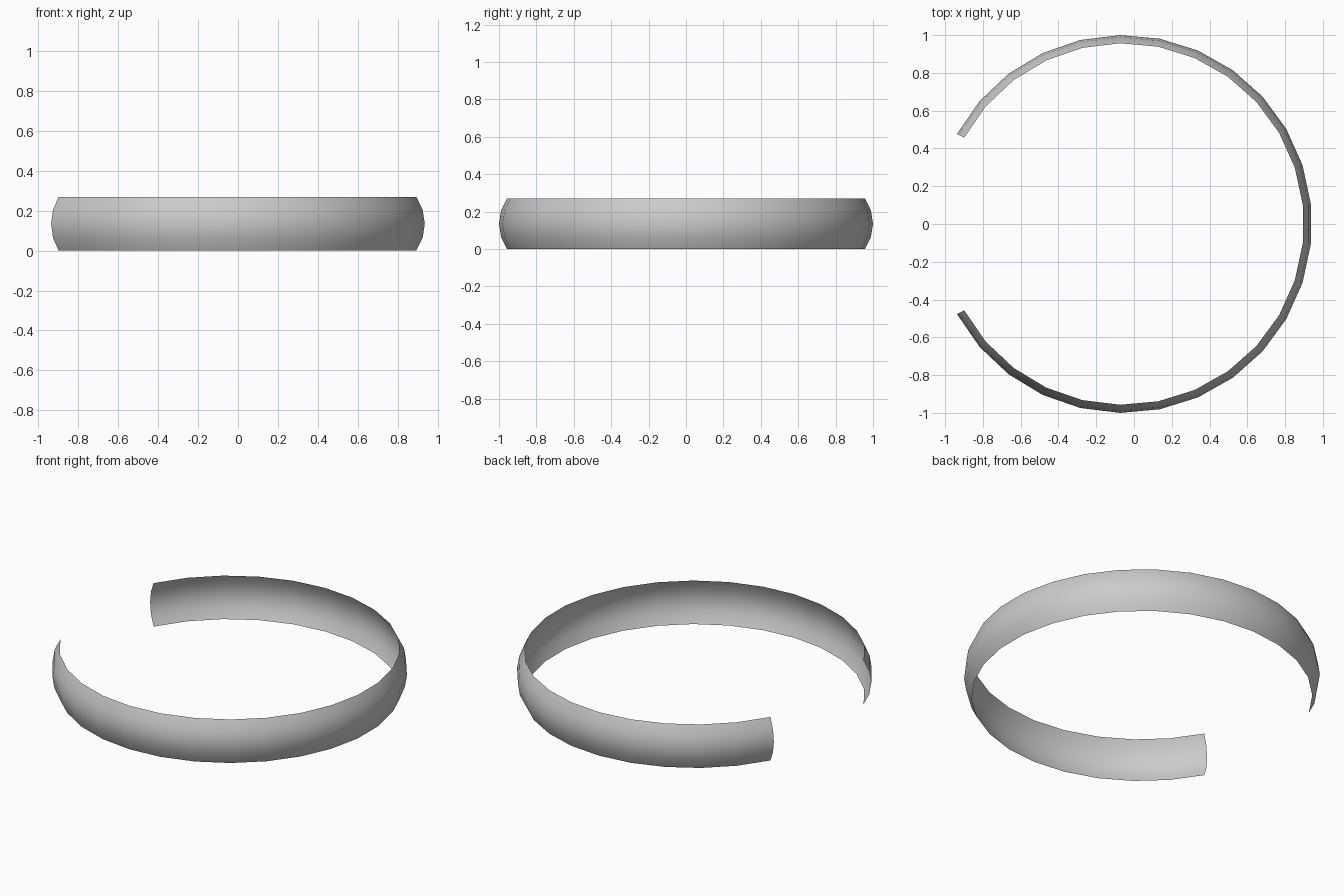
import bpy, bmesh
from math import radians, sin, cos

if "Cube" in bpy.data.objects:
    bpy.data.objects.remove(bpy.data.objects["Cube"])

HEIGHT = 0.27        # band width
BULGE = 0.043        # how far the middle swells outward
SWEEP = 303          # degrees covered by the open ring
SEGMENTS = 25
PROFILE_STEPS = 4
CENTER_X = -0.058

# Circular-arc cross-section, from bottom edge to top edge
half = HEIGHT / 2
arc_r = (half ** 2 + BULGE ** 2) / (2 * BULGE)
arc_half = 35.3

bm = bmesh.new()
start = radians(-SWEEP / 2)
columns = []
for i in range(SEGMENTS + 1):
    a = start + radians(SWEEP) * i / SEGMENTS
    column = []
    for j in range(PROFILE_STEPS + 1):
        t = radians(arc_half * (2 * j / PROFILE_STEPS - 1))
        r = 1.0 - arc_r * (1 - cos(t))
        column.append(bm.verts.new((CENTER_X + r * cos(a), r * sin(a), half + arc_r * sin(t))))
    columns.append(column)

# Skin neighbouring columns with outward-facing quads
for c0, c1 in zip(columns, columns[1:]):
    for j in range(PROFILE_STEPS):
        bm.faces.new((c0[j], c1[j], c1[j + 1], c0[j + 1])).smooth = True

# Rest exactly on the ground
low = min(v.co.z for v in bm.verts)
for v in bm.verts:
    v.co.z -= low

mesh = bpy.data.meshes.new("open_band")
bm.to_mesh(mesh)
bm.free()
band = bpy.data.objects.new("open_band", mesh)
bpy.context.collection.objects.link(band)
